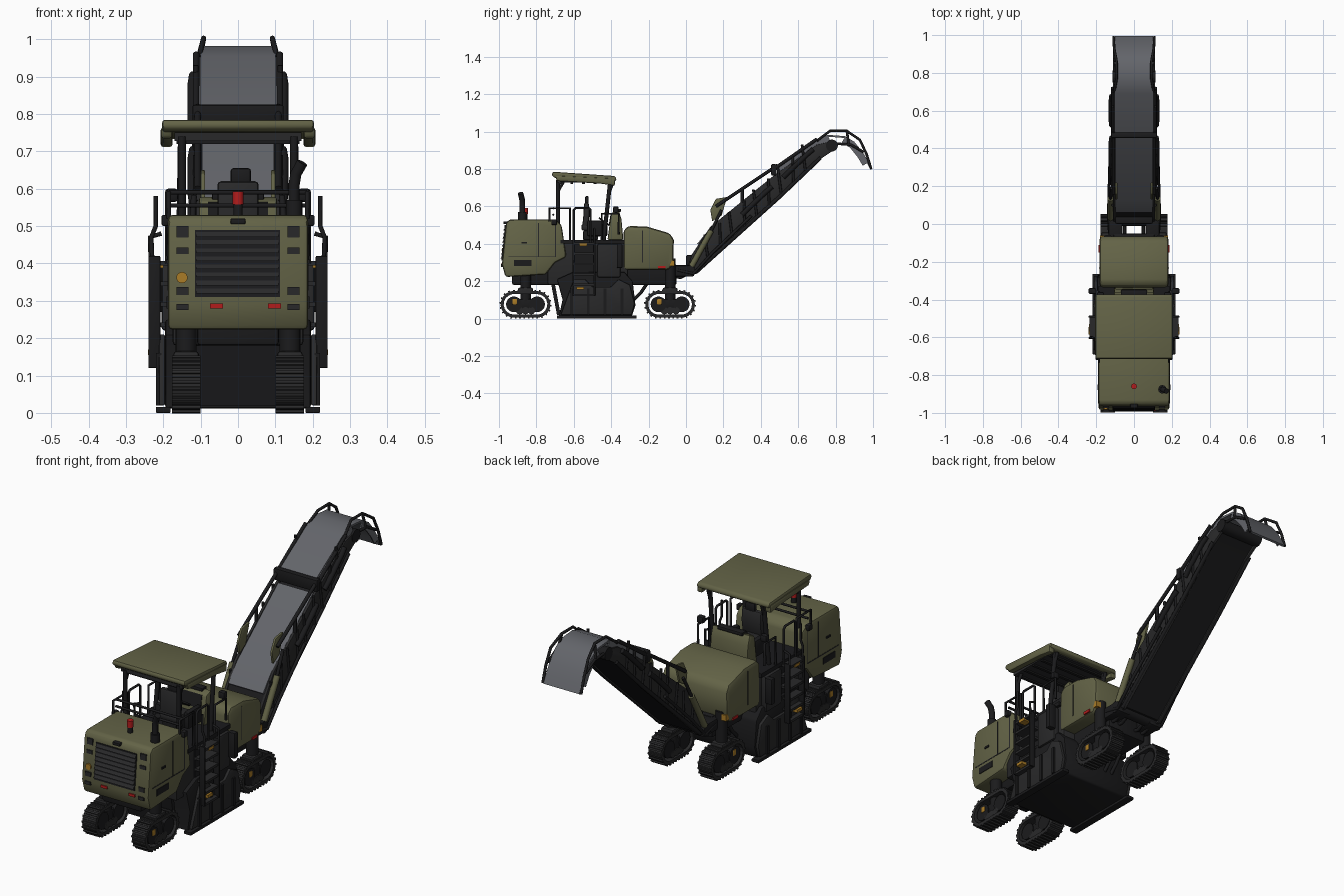
import bpy, bmesh, math
from mathutils import Vector, Matrix

def mat(name, *c):
    m = bpy.data.materials.new(name)
    m.diffuse_color = (*c, 1)
    return m

OLIVE = mat("olive paint", 0.125, 0.125, 0.062)
DARK = mat("dark grey", 0.022, 0.022, 0.023)
BLACK = mat("black", 0.011, 0.011, 0.012)
GREY = mat("belt grey", 0.125, 0.13, 0.145)
RED = mat("red lamp", 0.45, 0.012, 0.012)
ORANGE = mat("amber", 0.40, 0.20, 0.02)

def finish(name, bm, m, bevel=0.0, mirror=False):
    """Turn a bmesh in world coordinates into a shaded, optionally mirrored object."""
    bmesh.ops.recalc_face_normals(bm, faces=bm.faces)
    if bevel:
        es = [e for e in bm.edges if len(e.link_faces) == 2 and e.calc_face_angle() > 0.6]
        bmesh.ops.bevel(bm, geom=es, offset=bevel, segments=2, profile=0.5,
                        affect='EDGES', clamp_overlap=True)
    me = bpy.data.meshes.new(name)
    bm.to_mesh(me)
    bm.free()
    for p in me.polygons:
        p.use_smooth = True
    me.set_sharp_from_angle(angle=math.radians(35))
    me.materials.append(m)
    ob = bpy.data.objects.new(name, me)
    bpy.context.collection.objects.link(ob)
    if mirror:
        ob.modifiers.new("mirror", 'MIRROR')
    return ob

def add_box(bm, c, s, rot=Matrix()):
    bmesh.ops.create_cube(bm, size=1, matrix=Matrix.Translation(c) @ rot @ Matrix.Diagonal((*s, 1)))

def box(name, x, y, z, m, bevel=0.0, mirror=False):
    bm = bmesh.new()
    add_box(bm, [(a + b) / 2 for a, b in (x, y, z)], [b - a for a, b in (x, y, z)])
    return finish(name, bm, m, bevel, mirror)

def prism(name, prof, x0, x1, m, bevel=0.0, mirror=False):
    """Side profile in (y, z), extruded along x."""
    bm = bmesh.new()
    f = bm.faces.new([bm.verts.new((x0, y, z)) for y, z in prof])
    r = bmesh.ops.extrude_face_region(bm, geom=[f])
    bmesh.ops.translate(bm, vec=(x1 - x0, 0, 0), verts=[v for v in r['geom'] if isinstance(v, bmesh.types.BMVert)])
    return finish(name, bm, m, bevel, mirror)

def sheet(name, path, t, x0, x1, m, mirror=False):
    """Bent plate following a (y, z) path, thickened below it."""
    pts, low = [Vector(p) for p in path], []
    for i, p in enumerate(pts):
        d = (pts[min(i + 1, len(pts) - 1)] - pts[max(i - 1, 0)]).normalized()
        low.append(p + Vector((d.y, -d.x)) * t)
    return prism(name, pts + low[::-1], x0, x1, m, 0, mirror)

def cyl(name, a, b, r, m, mirror=False, n=20):
    a, b = Vector(a), Vector(b)
    bm = bmesh.new()
    q = (b - a).to_track_quat('Z', 'Y').to_matrix().to_4x4()
    bmesh.ops.create_cone(bm, cap_ends=True, segments=n, radius1=r, radius2=r, depth=(b - a).length,
                          matrix=Matrix.Translation((a + b) / 2) @ q)
    return finish(name, bm, m, 0, mirror)

def tube(name, paths, r, m, mirror=False):
    cu = bpy.data.curves.new(name, 'CURVE')
    cu.dimensions, cu.bevel_depth, cu.bevel_resolution, cu.use_fill_caps = '3D', r, 2, True
    for pts in paths:
        s = cu.splines.new('POLY')
        s.points.add(len(pts) - 1)
        for p, c in zip(s.points, pts):
            p.co = (*c, 1)
    cu.materials.append(m)
    ob = bpy.data.objects.new(name, cu)
    bpy.context.collection.objects.link(ob)
    if mirror:
        ob.modifiers.new("mirror", 'MIRROR')

# Crawler tracks: pads walked round a stadium, wheels, frame and leg
def track(tag, yc):
    R, half, N, zc = 0.062, 0.062, 28, 0.076
    per = 4 * half + 2 * math.pi * R
    bm = bmesh.new()
    for i in range(N):
        s = per * i / N
        if s < 2 * half:
            y, z, a = -half + s, R, 0
        elif s < 2 * half + math.pi * R:
            a = -(s - 2 * half) / R
            y, z = half - R * math.sin(a), R * math.cos(a)
        elif s < 4 * half + math.pi * R:
            y, z, a = half - (s - 2 * half - math.pi * R), -R, math.pi
        else:
            a = -(s - 4 * half - math.pi * R) / R + math.pi
            y, z = -half - R * math.sin(a), R * math.cos(a)
        rot = Matrix.Rotation(a, 4, 'X')
        c = Vector((0.139, yc + y, zc + z))
        add_box(bm, c, (0.076, per / N * 1.08, 0.016), rot)
        add_box(bm, c + rot @ Vector((0, 0, 0.009)), (0.076, 0.009, 0.012), rot)
    finish(tag + "_track_pads", bm, DARK, 0, True)
    box(tag + "_track_frame", (0.112, 0.166), (yc - 0.07, yc + 0.07), (0.052, 0.105), BLACK, 0.008, True)
    for k in (-1, 1):
        cyl(tag + "_track_wheel", (0.108, yc + k * half, zc), (0.170, yc + k * half, zc), 0.042, BLACK, True)
    for k in (-0.5, 0, 0.5):
        cyl(tag + "_track_roller", (0.108, yc + k * half, 0.042), (0.170, yc + k * half, 0.042), 0.02, DARK, True, 12)
    box(tag + "_track_hub", (0.16, 0.173), (yc - 0.07, yc - 0.045), (0.075, 0.105), ORANGE, 0.004, True)
    cyl(tag + "_lift_leg", (0.139, yc, 0.09), (0.139, yc, 0.32), 0.028, BLACK, True)
    box(tag + "_leg_clamp", (0.105, 0.173), (yc - 0.04, yc + 0.04), (0.13, 0.165), DARK, 0.008, True)

track("front", -0.858)
track("rear", -0.085)

# Chassis and milling drum housing
box("chassis_beam", (-0.11, 0.11), (-0.93, -0.05), (0.18, 0.29), BLACK, 0.01)
box("centre_body", (-0.175, 0.175), (-0.74, -0.31), (0.18, 0.41), DARK, 0.01)
prism("drum_housing", [(-0.68, 0.012), (-0.29, 0.012), (-0.27, 0.07), (-0.285, 0.2), (-0.33, 0.25), (-0.6, 0.25),
                       (-0.69, 0.21), (-0.66, 0.1)], -0.195, 0.195, BLACK, 0.008)
prism("drum_side_plate", [(-0.67, 0.02), (-0.29, 0.02), (-0.275, 0.08), (-0.3, 0.18), (-0.36, 0.21), (-0.4, 0.17),
                          (-0.5, 0.17), (-0.54, 0.21), (-0.6, 0.21), (-0.64, 0.1)], 0.195, 0.212, DARK, 0.005, True)
box("drum_skid", (0.18, 0.22), (-0.69, -0.265), (0, 0.016), BLACK, 0.003, True)
prism("front_scraper", [(-0.69, 0.02), (-0.67, 0.02), (-0.70, 0.18), (-0.72, 0.18)], -0.13, 0.13, BLACK)
for k in range(4):
    box("side_plate_rib", (0.205, 0.22), (-0.62 + k * 0.09, -0.605 + k * 0.09), (0.02, 0.16), BLACK, 0, True)

# Engine hood with grille, vents and lamps
prism("engine_hood", [(-0.965, 0.222), (-0.984, 0.29), (-0.962, 0.51), (-0.945, 0.53), (-0.70, 0.53), (-0.665, 0.5),
                      (-0.64, 0.33), (-0.70, 0.30), (-0.75, 0.235)], -0.188, 0.188, OLIVE, 0.018)
fy = lambda z: -0.984 + (z - 0.29) * 0.1
prism("grille_panel", [(fy(0.31) - 0.004, 0.31), (fy(0.49) - 0.004, 0.49), (-0.95, 0.49), (-0.95, 0.31)], -0.115, 0.112, BLACK)
for i in range(8):
    z = 0.32 + i * 0.0215
    prism("grille_slat", [(fy(z) - 0.012, z), (fy(z) - 0.002, z + 0.014), (fy(z), z)], -0.112, 0.109, DARK)
for z, h in ((0.47, 0.03), (0.425, 0.018), (0.315, 0.022), (0.275, 0.016)):
    box("front_vent", (0.133, 0.165), (fy(z) - 0.004, -0.95), (z, z + h), DARK, 0, True)
box("tail_lamp", (0.08, 0.115), (-0.989, -0.95), (0.28, 0.293), RED, 0, False)
box("tail_lamp_left", (-0.075, -0.04), (-0.989, -0.95), (0.28, 0.293), RED)
cyl("amber_lamp", (-0.15, -0.983, 0.362), (-0.15, -0.95, 0.362), 0.015, ORANGE)
box("hood_side_vent", (0.15, 0.191), (-0.92, -0.825), (0.28, 0.312), BLACK, 0, True)
for y in (-0.79, -0.70):
    box("hood_panel_gap", (0.15, 0.1893), (y, y + 0.005), (0.33, 0.51), DARK, 0, True)
box("hood_handle", (0.18, 0.193), (-0.88, -0.85), (0.40, 0.41), BLACK, 0, True)
box("hood_lower_gap", (0.15, 0.1893), (-0.95, -0.7), (0.328, 0.333), DARK, 0, True)
box("hood_lamp_bar", (-0.02, 0.02), (-0.975, -0.93), (0.505, 0.52), BLACK, 0.003)
cyl("beacon_base", (0, -0.86, 0.52), (0, -0.86, 0.56), 0.012, BLACK)
cyl("beacon", (0, -0.86, 0.558), (0, -0.86, 0.592), 0.015, RED)
tube("exhaust_pipe", [[(0.15, -0.875, 0.5), (0.15, -0.875, 0.61), (0.155, -0.877, 0.64), (0.172, -0.885, 0.67)]], 0.015, BLACK)
cyl("exhaust_base", (0.15, -0.875, 0.52), (0.15, -0.875, 0.57), 0.022, BLACK)

# Rear hood
prism("rear_hood", [(-0.335, 0.26), (-0.335, 0.47), (-0.31, 0.495), (-0.21, 0.492), (-0.085, 0.455), (-0.065, 0.42),
                    (-0.068, 0.30), (-0.09, 0.26)], -0.183, 0.183, OLIVE, 0.02)
box("rear_hood_seam", (-0.1845, 0.1845), (-0.235, -0.231), (0.3, 0.47), DARK)
box("rear_marker", (0.16, 0.187), (-0.15, -0.11), (0.268, 0.282), RED, 0, True)
box("rear_amber", (0.15, 0.18), (-0.085, -0.062), (0.28, 0.31), ORANGE, 0, True)
box("side_amber", (0.17, 0.20), (-0.44, -0.41), (0.255, 0.29), ORANGE, 0.004, True)

# Operator platform, seat and console
box("platform_floor", (-0.19, 0.19), (-0.67, -0.33), (0.40, 0.42), BLACK)
box("seat_pedestal", (-0.04, 0.04), (-0.55, -0.47), (0.42, 0.47), BLACK, 0.005)
box("seat_cushion", (-0.055, 0.055), (-0.56, -0.45), (0.47, 0.505), DARK, 0.012)
prism("seat_back", [(-0.555, 0.49), (-0.525, 0.49), (-0.515, 0.56), (-0.52, 0.62), (-0.545, 0.62), (-0.548, 0.56)],
      -0.055, 0.055, DARK, 0.01)
box("headrest", (-0.02, 0.035), (-0.54, -0.52), (0.61, 0.655), BLACK, 0.008)
box("armrest", (0.065, 0.095), (-0.53, -0.42), (0.44, 0.525), BLACK, 0.01, True)
prism("console", [(-0.42, 0.42), (-0.335, 0.42), (-0.345, 0.53), (-0.36, 0.58), (-0.40, 0.565)], -0.105, 0.105, OLIVE, 0.008)
prism("console_screen", [(-0.413, 0.50), (-0.408, 0.50), (-0.396, 0.56), (-0.402, 0.565)], -0.08, 0.08, BLACK)
box("console_top", (-0.07, 0.07), (-0.385, -0.348), (0.57, 0.587), BLACK, 0.004)
cyl("steering_wheel", (0, -0.44, 0.515), (0, -0.435, 0.522), 0.035, BLACK)

# Canopy with drooping sides, ribs and posts
prism("canopy_roof", [(-0.712, 0.785), (-0.38, 0.762), (-0.37, 0.745), (-0.38, 0.733), (-0.70, 0.752), (-0.718, 0.765)],
      -0.203, 0.203, OLIVE, 0.009)
prism("canopy_side_lip", [(-0.70, 0.765), (-0.38, 0.75), (-0.38, 0.71), (-0.46, 0.722), (-0.69, 0.735)], 0.175, 0.207, OLIVE, 0.008, True)
box("canopy_lining", (-0.17, 0.17), (-0.69, -0.40), (0.728, 0.75), DARK)
for i in range(5):
    box("canopy_rib", (-0.165, 0.165), (-0.68 + i * 0.062, -0.665 + i * 0.062), (0.72, 0.73), BLACK)
tube("canopy_posts", [[(0.15, -0.685, 0.48), (0.15, -0.685, 0.74)], [(0.15, -0.405, 0.735), (0.155, -0.44, 0.42)]], 0.011, BLACK, True)
tube("post_braces", [[(0.15, -0.415, 0.66), (0.15, -0.39, 0.73)], [(0.15, -0.685, 0.68), (0.15, -0.65, 0.74)]], 0.008, BLACK, True)

# Handrails, mirrors and work lamps
tube("handrails", [[(0.19, -0.60, 0.4), (0.19, -0.60, 0.58), (0.19, -0.59, 0.59), (0.19, -0.52, 0.59), (0.19, -0.51, 0.58), (0.19, -0.51, 0.4)],
                   [(0.185, -0.62, 0.42), (0.185, -0.62, 0.59), (0.185, -0.73, 0.59), (0.185, -0.73, 0.52)],
                   [(0.185, -0.45, 0.42), (0.185, -0.45, 0.56), (0.185, -0.36, 0.56), (0.185, -0.36, 0.45)],
                   [(0.225, -0.60, 0.3), (0.232, -0.60, 0.47), (0.22, -0.60, 0.5), (0.22, -0.60, 0.58)],
                   [(0.232, -0.49, 0.3), (0.236, -0.49, 0.47), (0.205, -0.49, 0.48)]], 0.006, BLACK, True)
tube("front_rail", [[(-0.185, -0.71, z), (0.185, -0.71, z)] for z in (0.555, 0.59)], 0.006, BLACK)
box("work_lamp", (0.16, 0.195), (-0.39, -0.36), (0.565, 0.60), BLACK, 0.008, True)
box("corner_lamp", (0.18, 0.205), (-0.72, -0.69), (0.5, 0.53), BLACK, 0.006, True)

# Ladders and side boxes
for i in range(6):
    box("ladder_step", (0.172, 0.236), (-0.60, -0.495), (0.12 + i * 0.055, 0.132 + i * 0.055), DARK, 0, True)
for y in (-0.608, -0.495):
    box("ladder_side", (0.208, 0.24), (y, y + 0.01), (0.12, 0.42), BLACK, 0.003, True)
box("ladder_back", (0.165, 0.18), (-0.60, -0.49), (0.12, 0.42), BLACK, 0, True)
box("side_tank", (0.17, 0.205), (-0.475, -0.35), (0.22, 0.40), DARK, 0.01, True)
box("side_bracket", (0.2, 0.24), (-0.37, -0.34), (0.27, 0.40), BLACK, 0.006, True)
box("ladder_amber", (0.2, 0.241), (-0.585, -0.545), (0.155, 0.17), ORANGE, 0, True)
box("ladder_amber_top", (0.2, 0.238), (-0.57, -0.53), (0.388, 0.402), ORANGE, 0, True)

# Conveyor mount, hoses and lift cylinders
box("conveyor_mount", (0.06, 0.135), (-0.09, 0.045), (0.225, 0.285), BLACK, 0.01, True)
cyl("mount_pivot", (-0.135, 0.02, 0.255), (0.135, 0.02, 0.255), 0.03, BLACK)
tube("hoses", [[(x, -0.28, 0.10), (x, -0.24, 0.14), (x, -0.20, 0.2), (x, -0.12, 0.235), (x, -0.03, 0.22), (x, 0.03, 0.25)]
               for x in (0.05, 0.09)], 0.009, BLACK, True)
tube("conveyor_hoses", [[(0.13, -0.05, 0.26), (0.135, 0.04, 0.24), (0.133, 0.14, 0.35), (0.127, 0.35, 0.55)]], 0.008, BLACK, True)
cyl("lift_cylinder", (0.125, 0.03, 0.28), (0.125, 0.135, 0.47), 0.015, OLIVE, True)
cyl("lift_rod", (0.125, 0.13, 0.46), (0.118, 0.19, 0.58), 0.008, BLACK, True)
prism("hopper_cheek", [(0.14, 0.52), (0.19, 0.55), (0.22, 0.65), (0.16, 0.64), (0.13, 0.58)], 0.088, 0.1, OLIVE, 0.003, True)

# Discharge conveyor
prism("conveyor_side", [(0.0, 0.235), (0.06, 0.24), (0.50, 0.64), (0.70, 0.84), (0.79, 0.90), (0.79, 0.95), (0.70, 0.93),
                        (0.47, 0.765), (0.13, 0.49), (0.03, 0.34)], 0.098, 0.112, DARK, 0.003, True)
prism("conveyor_bed", [(0.02, 0.25), (0.06, 0.25), (0.50, 0.65), (0.70, 0.85), (0.78, 0.91), (0.78, 0.94), (0.70, 0.915),
                       (0.47, 0.745), (0.13, 0.47), (0.04, 0.35)], -0.1, 0.1, BLACK)
sheet("lower_belt_cover", [(0.06, 0.40), (0.13, 0.485), (0.46, 0.755)], 0.012, -0.097, 0.097, GREY)
sheet("upper_belt_cover", [(0.475, 0.815), (0.69, 0.955), (0.76, 0.982), (0.85, 0.975), (0.90, 0.945), (0.945, 0.89),
                           (0.975, 0.84), (0.995, 0.80)], 0.01, -0.1, 0.1, GREY)
sheet("upper_cover_skirt", [(0.475, 0.81), (0.69, 0.95), (0.76, 0.977)], 0.045, 0.098, 0.104, GREY, True)
sheet("chute_cheek", [(0.85, 0.97), (0.90, 0.94), (0.945, 0.885), (0.975, 0.835)], 0.035, 0.096, 0.102, GREY, True)
box("cover_end_bar", (-0.122, 0.122), (0.455, 0.485), (0.765, 0.825), BLACK, 0.006)
cyl("head_roller", (-0.115, 0.78, 0.925), (0.115, 0.78, 0.925), 0.032, BLACK)
tube("head_frame", [[(0.105, 0.70, 0.95), (0.092, 0.77, 1.003), (0.092, 0.86, 1.003), (0.105, 0.93, 0.955), (0.107, 0.965, 0.88), (0.107, 0.99, 0.80)],
                    [(0.105, 0.70, 0.86), (0.105, 0.80, 0.935), (0.105, 0.88, 0.93), (0.105, 0.95, 0.89)],
                    [(0.092, 0.86, 1.003), (0.105, 0.87, 0.93)]], 0.007, BLACK, True)
tube("upper_rods", [[(0.108, 0.16, 0.60), (0.108, 0.49, 0.82)], [(0.108, 0.3, 0.69), (0.108, 0.3, 0.62)],
                    [(0.112, 0.47, 0.80), (0.112, 0.70, 0.96)]], 0.009, BLACK, True)
tube("lower_chord", [[(0.113, 0.05, 0.245), (0.113, 0.50, 0.65), (0.113, 0.72, 0.86)]], 0.01, BLACK, True)
for i in range(9):
    y, z = 0.12 + i * 0.065, 0.30 + i * 0.06
    tube("truss_brace", [[(0.113, y, z), (0.113, y - 0.02 + 0.015 * (i % 2), z + 0.15)]], 0.007, BLACK, True)
for y, z in ((0.30, 0.555), (0.52, 0.755)):
    tube("side_roller_guard", [[(0.118, y, z), (0.122, y + 0.03, z + 0.03), (0.122, y + 0.13, z + 0.125), (0.118, y + 0.16, z + 0.15)]], 0.013, BLACK, True)
box("conveyor_foot", (-0.1, 0.1), (0.0, 0.05), (0.24, 0.34), BLACK, 0.01)
